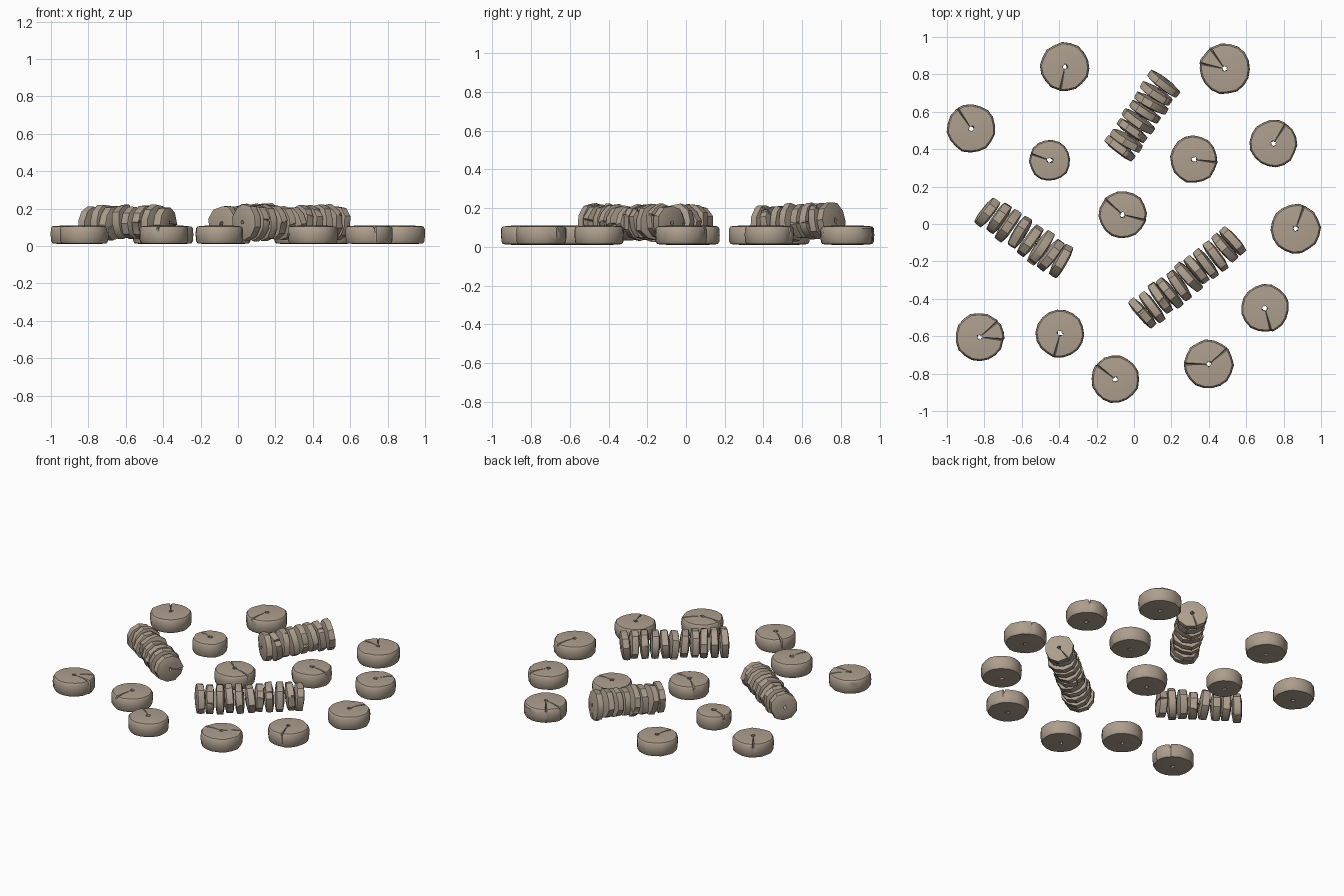
import bpy, bmesh, math, random
from mathutils import Matrix, Vector

if "Cube" in bpy.data.objects:
    bpy.data.objects.remove(bpy.data.objects["Cube"])

random.seed(7)
TAU = math.tau

stone = bpy.data.materials.new("tan_stone")
stone.diffuse_color = (0.42, 0.345, 0.27, 1)
stone.use_nodes = True
stone.node_tree.nodes["Principled BSDF"].inputs["Base Color"].default_value = stone.diffuse_color


def add_ring(bm, matrix, radius, height, sides, rough, cracks, hole, dome=0.0, rim=0.93):
    """Lathe a worn, pierced disc with narrow radial cracks in its faces."""
    crack_angles = [random.uniform(0, TAU) for _ in range(cracks)]
    spokes = [(i * TAU / sides, 0) for i in range(sides)]
    for c in crack_angles:
        spokes = [s for s in spokes
                  if abs((s[0] - c + math.pi) % TAU - math.pi) > 0.13]
        spokes += [((c + d) % TAU, w) for d, w in ((-0.05, 0), (0, 1), (0.05, 0))]
    spokes.sort()
    h = height / 2
    # (radius, z) closed section: hole, top face, rim, bottom face
    section = [(hole, h), (radius * 0.5, h), (radius * rim, h - dome),
               (radius * 0.99, h * 0.68), (radius, 0), (radius * 0.98, -h * 0.68),
               (radius * (rim - 0.01), dome - h), (radius * 0.5, -h), (hole, -h)]
    columns = []
    for a, crack in spokes:
        wear = 1 + random.uniform(-rough, rough)
        chip = random.uniform(0, rough) * height * 0.9
        line = []
        for j, (r, z) in enumerate(section):
            rr = r * wear
            if j in (0, 8):
                rr = hole * random.uniform(0.6, 1.3)
            if j == 2:
                z -= chip
            if crack and j < 4:
                z -= 0.014 if j < 3 else 0.003
                rr -= 0.007 if j in (2, 3) else 0
            line.append(bm.verts.new(matrix @ Vector((rr * math.cos(a), rr * math.sin(a), z))))
        columns.append(line)
    n, m = len(columns), len(section)
    for i in range(n):
        p, q = columns[i], columns[(i + 1) % n]
        for j in range(m):
            k = (j + 1) % m
            bm.faces.new((p[j], p[k], q[k], q[j]))


def finish(bm, name):
    bmesh.ops.recalc_face_normals(bm, faces=bm.faces)
    for f in bm.faces:
        f.smooth = True
    for e in bm.edges:
        e.smooth = e.calc_face_angle(0) < math.radians(35)
    mesh = bpy.data.meshes.new(name)
    bm.to_mesh(mesh)
    bm.free()
    mesh.materials.append(stone)
    bpy.context.collection.objects.link(bpy.data.objects.new(name, mesh))


# Loose discs lying flat: x, y, radius
discs = [(-0.37, 0.84, 0.131), (0.485, 0.83, 0.136), (-0.87, 0.51, 0.13),
         (-0.45, 0.34, 0.11), (0.32, 0.345, 0.127), (0.745, 0.43, 0.127),
         (-0.06, 0.05, 0.128), (0.865, -0.025, 0.132), (0.70, -0.45, 0.128),
         (-0.825, -0.605, 0.13), (-0.395, -0.585, 0.13), (-0.10, -0.83, 0.128),
         (0.40, -0.75, 0.132)]
for i, (x, y, r) in enumerate(discs):
    bm = bmesh.new()
    mat = Matrix.Translation((x, y, 0.06)) @ Matrix.Rotation(random.uniform(0, TAU), 4, 'Z')
    add_ring(bm, mat, r, 0.1, 18, 0.025, random.choice((1, 2)), 0.014, 0.004)
    finish(bm, f"loose_disc_{i + 1}")

# Fallen stem columns, each a row of stacked rings: start, end, ring count
stems = [((-0.085, 0.375, 0.115), (0.17, 0.775, 0.14), 8),
         ((-0.81, 0.085, 0.125), (-0.36, -0.22, 0.125), 8),
         ((0.02, -0.50, 0.125), (0.555, -0.07, 0.125), 11)]
for s, (a, b, count) in enumerate(stems):
    a, b = Vector(a), Vector(b)
    axis = b - a
    step = axis.length / count
    turn = axis.to_track_quat('Z', 'Y').to_matrix().to_4x4()
    bm = bmesh.new()
    for i in range(count):
        pos = a + axis * ((i + 0.5) / count)
        pos += Vector([random.uniform(-0.005, 0.005) for _ in range(3)])
        tilt = Matrix.Rotation(random.uniform(-0.09, 0.09), 4, 'X') @ \
            Matrix.Rotation(random.uniform(-0.09, 0.09), 4, 'Y') @ \
            Matrix.Rotation(random.uniform(0, TAU), 4, 'Z')
        add_ring(bm, Matrix.Translation(pos) @ turn @ tilt, random.uniform(0.091, 0.098),
                 step * 0.93, 10, 0.06, 1, 0.012, 0.006, 0.9)
    finish(bm, f"stem_column_{s + 1}")
